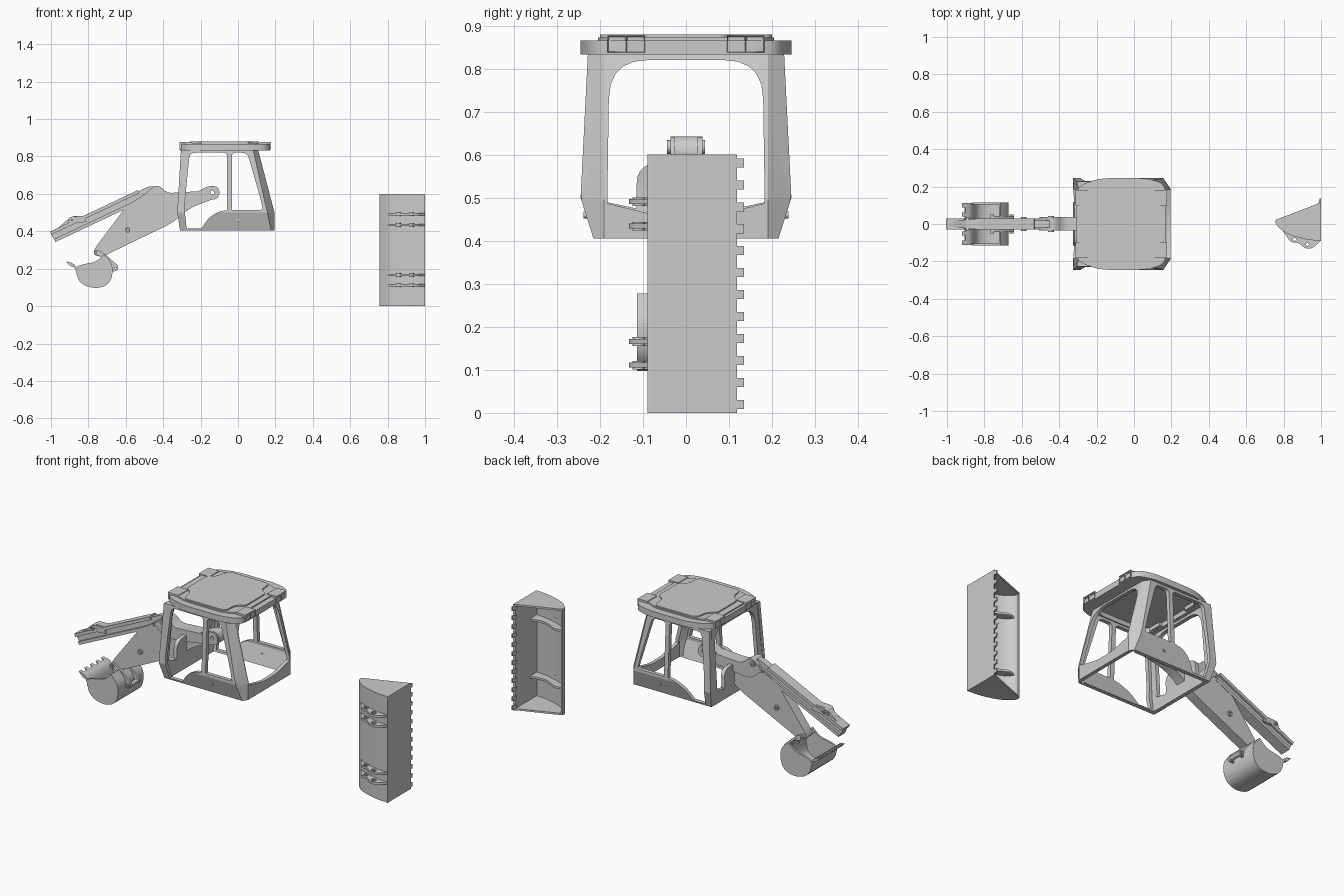
import bpy, bmesh
from math import sin, cos, pi, radians
from mathutils import Vector
from mathutils.geometry import tessellate_polygon

if "Cube" in bpy.data.objects:
    bpy.data.objects.remove(bpy.data.objects["Cube"])


def fillet(pts, closed=True, n=5):
    """Round the corners of (u, v[, radius]) points."""
    out = []
    for i, p in enumerate(pts):
        c = Vector(p[:2])
        if len(p) < 3 or (not closed and i in (0, len(pts) - 1)):
            out.append(c)
            continue
        a, b = Vector(pts[i - 1][:2]) - c, Vector(pts[(i + 1) % len(pts)][:2]) - c
        a = c + a.normalized() * min(p[2], a.length * .49)
        b = c + b.normalized() * min(p[2], b.length * .49)
        for k in range(n + 1):
            t = k / n
            out.append(a * (1 - t) ** 2 + c * 2 * t * (1 - t) + b * t * t)
    return out


def circ(u, v, r, n=20):
    return [(u + r * cos(2 * pi * k / n), v + r * sin(2 * pi * k / n)) for k in range(n)]


def ribbon(pts, t):
    """Closed outline of an open curve given thickness t to its left."""
    c = fillet(pts, False)
    off = []
    for i, p in enumerate(c):
        d = (c[min(i + 1, len(c) - 1)] - c[max(i - 1, 0)]).normalized()
        off.append(p + Vector((-d.y, d.x)) * t)
    return [tuple(p) for p in c + off[::-1]]


XZ = lambda u, v, w: (u, w, v)
XY = lambda u, v, w: (u, v, w)


def plate(name, outline, w0, w1, fn=XZ, holes=(), cuts=()):
    """Extrude an outline with holes from w0 to w1, then place it with fn."""
    loops = [fillet(l) for l in (outline, *holes)]
    tris = tessellate_polygon([[p.to_3d() for p in l] for l in loops])
    flat = [p for l in loops for p in l]
    bm = bmesh.new()
    lo = [bm.verts.new((p.x, p.y, w0)) for p in flat]
    hi = [bm.verts.new((p.x, p.y, w1)) for p in flat]
    for t in tris:
        for layer in (lo, hi):
            try:
                bm.faces.new([layer[i] for i in t])
            except ValueError:
                pass
    s = 0
    for l in loops:
        for i in range(len(l)):
            a, b = s + i, s + (i + 1) % len(l)
            bm.faces.new((lo[a], lo[b], hi[b], hi[a]))
        s += len(l)
    for co, no in cuts:
        bmesh.ops.bisect_plane(bm, geom=bm.verts[:] + bm.edges[:] + bm.faces[:],
                               plane_co=co, plane_no=no)
    for v in bm.verts:
        v.co = fn(*v.co)
    return finish(name, bm)


def finish(name, bm):
    bmesh.ops.recalc_face_normals(bm, faces=bm.faces[:])
    me = bpy.data.meshes.new(name)
    bm.to_mesh(me)
    bm.free()
    for p in me.polygons:
        p.use_smooth = True
    me.set_sharp_from_angle(angle=radians(28))
    ob = bpy.data.objects.new(name, me)
    bpy.context.collection.objects.link(ob)
    return ob


def lerp(z, low, mid, top):
    """Cab wall position by height, with a kink at z = 0.5."""
    return low + (mid - low) * (z - .405) / .095 if z < .5 else mid + (top - mid) * (z - .5) / .335


KINK = ((0, .5, 0), (0, 1, 0))

# cab side walls with door and window openings
side = [(-.31, .405), (-.325, .5), (-.305, .835), (.07, .835), (.158, .5), (.158, .405)]
door = [(-.258, .82, .03), (-.058, .82, .02), (-.058, .513), (-.1, .506, .02), (-.155, .475, .04),
        (-.195, .415), (-.275, .415), (-.287, .53, .05)]
window = [(-.033, .82, .02), (.05, .82, .03), (.137, .515, .015), (-.033, .515)]
for s, n in ((-1, "left"), (1, "right")):
    plate(n + "_cab_side", side, 0, .022, lambda u, v, w: (u, s * (lerp(v, .215, .245, .228) - w), v),
          [door, window], [KINK])
    plate(n + "_fender_bolt", circ(0, .46, .008, 12), s * .21, s * .238)


def mirrored(half):
    return half + [(-p[0], *p[1:]) for p in half[::-1]]


# front frame with swept corner pillars, and rear frame with raised centre panel
frame = mirrored([(.215, .405), (.245, .5), (.228, .835)])
front_hole = mirrored([(.06, .457, .04), (.183, .487), (.178, .82, .09)])
rear_hole = mirrored([(.115, .58, .05), (.115, .475), (.185, .49), (.178, .82, .09)])
plate("front_cab_frame", frame, 0, .02,
      lambda u, v, w: (lerp(v, .195, .195, .108) - .7 * max(0, abs(u) - .19) - w, u, v),
      [front_hole], [KINK, ((.19, 0, 0), (1, 0, 0)), ((-.19, 0, 0), (1, 0, 0))])
plate("rear_cab_frame", frame, 0, .022,
      lambda u, v, w: (lerp(v, -.31, -.325, -.3) + w, u, v), [rear_hole], [KINK])


# roof: rim, top skin and raised cross-shaped panel
def both_y(half):
    return half + [(p[0], -p[1], *p[2:]) for p in half[::-1]]


rim = both_y([(-.31, .18, .03), (-.27, .215, .03), (-.18, .245, .06), (.07, .245, .06),
              (.15, .22, .03), (.172, .18, .03)])
inner = both_y([(-.26, .18, .05), (-.17, .2, .04), (.05, .2, .04), (.1, .17, .05)])
plate("roof_rim", rim, .833, .862, XY, [inner])
plate("roof_skin", rim, .858, .866, XY)
plate("roof_step", both_y([(-.295, .16, .03), (-.2, .205, .05), (.06, .205, .05), (.14, .16, .03)]),
      .864, .873, XY)
plate("roof_panel", both_y([(-.258, .09, .02), (-.215, .115, .03), (-.2, .2, .03), (.06, .2, .03),
                            (.065, .115, .03), (.11, .09, .02)]), .87, .88, XY)


# twin lamp boxes at the roof corners
def lamp_box(name, x0, x1, y0, y1):
    bm = bmesh.new()
    ym = (y0 + y1) / 2
    g = [[bm.verts.new((x, y, z)) for y in (y0, ym, y1) for z in (.838, .877)] for x in (x0, x1)]
    a, b = g
    lamps = [bm.faces.new([b[i] for i in q]) for q in ((0, 2, 3, 1), (2, 4, 5, 3))]
    for q in ((0, 2, 3, 1), (2, 4, 5, 3)):
        bm.faces.new([a[i] for i in q])
    for i, j in ((0, 2), (2, 4), (4, 5), (5, 3), (3, 1), (1, 0)):
        bm.faces.new((a[i], a[j], b[j], b[i]))
    bmesh.ops.recalc_face_normals(bm, faces=bm.faces[:])
    bmesh.ops.inset_individual(bm, faces=lamps, thickness=.004, depth=-.01)
    finish(name, bm)


for s in (-1, 1):
    lamp_box("front_lamps", .115, .176, s * .095, s * .182)
    lamp_box("rear_lamps", -.245, -.312, s * .095, s * .182)

# backhoe boom plate with its pivots
boom = [(-.775, .275, .03), (-.765, .31, .02), (-.596, .536, .04), (-.495, .6, .03), (-.45, .643, .03),
        (-.415, .64, .02), (-.377, .604, .04), (-.26, .59, .06), (-.165, .64, .04), (-.11, .645, .03),
        (-.092, .59, .03), (-.15, .565, .04), (-.26, .525, .06), (-.35, .445, .05), (-.73, .262, .03)]
plate("boom", boom, -.028, .028, holes=[circ(-.137, .607, .01)])
plate("boom_head", [(-.5, .59), (-.45, .645, .03), (-.415, .64, .02), (-.377, .604, .03), (-.2, .615),
                    (-.15, .645, .03), (-.105, .635, .03), (-.1, .575, .03), (-.26, .55, .05),
                    (-.43, .53, .04)], -.036, .038, holes=[circ(-.137, .607, .01)])
for u, v, r, w in ((-.59, .407, .014, .038), (-.445, .618, .016, .044), (-.76, .287, .011, .05),
                   (-.655, .203, .011, .05), (-.888, .46, .01, .036), (-.5, .59, .009, .036)):
    plate("pivot_pin", circ(u, v, r), -w, w, holes=[circ(u, v, r * .45)])

# extending stick: web plus side rails
stick = [(-1.0, .385), (-.905, .468, .02), (-.88, .482, .02), (-.82, .482, .02), (-.47, .643, .02),
         (-.42, .63, .03), (-.43, .585, .03), (-.5, .575, .02), (-.975, .343)]
plate("stick", stick, -.018, .018)
for name, a in (("stick_lower_rail", (-.975, .343)), ("stick_upper_rail", (-.998, .382))):
    b = (a[0] + .47, a[1] + .222)
    plate(name, [a, b, (b[0] - .007, b[1] + .016), (a[0] - .007, a[1] + .016)], -.03, .03)
plate("stick_bracket", [(-.91, .44), (-.905, .475, .02), (-.875, .48, .02), (-.82, .482),
                        (-.81, .45)], -.028, .028, holes=[circ(-.888, .46, .006)])

# backhoe bucket: curved shell, cheeks, teeth and lugs
shell = [(-.905, .228), (-.872, .21, .03), (-.85, .12, .07), (-.76, .09, .07), (-.68, .12, .08),
         (-.665, .22, .06), (-.715, .278)]
plate("digger_shell", ribbon(shell, .01), -.113, .113)
cheek = shell[1:] + [(-.76, .235, .05), (-.82, .226, .04)]
for s in (-1, 1):
    plate("digger_cheek", cheek, s * .103, s * .114)
    plate("digger_lug", [(-.775, .28, .02), (-.765, .305, .02), (-.725, .29, .02), (-.665, .238, .02),
                         (-.64, .215, .015), (-.645, .188, .015), (-.675, .185), (-.70, .25)],
          s * .03, s * .042, holes=[circ(-.76, .287, .008), circ(-.655, .203, .008)])
for i in range(5):
    y = -.1 + i * .05
    plate("digger_tooth", [(-.92, .24), (-.89, .229), (-.872, .212), (-.885, .208), (-.905, .222)],
          y - .011, y + .011)

# loader bucket standing on its end: shell, end plates, teeth, lugs and inner ribs
back = [(1.0, -.09), (.93, -.085, .03), (.85, -.065, .05), (.795, -.04, .04), (.757, .0, .01), (.757, .022)]
plate("loader_back", ribbon(back, -.01), 0, .6, XY)
plate("loader_floor", [(.99, -.09), (1.0, -.09), (1.0, .118), (.99, .112)], 0, .6, XY)
end = back + [(1.0, .115)]
for z in (0, .59):
    plate("loader_end", end, z, z + .01, XY)
for i in range(12):
    z = .02 + i * .051
    plate("loader_tooth", [(.985, .105), (.993, .135), (1.0, .135), (1.0, .105)], z - .0105, z + .0105, XY)
lug = [(.79, -.03), (.84, -.1, .02), (.875, -.098, .02), (.92, -.134, .02), (.955, -.13, .02), (1.0, -.088),
       (.9, -.07)]
for z in (.111, .166, .434, .491):
    plate("loader_lug", lug, z - .006, z + .006, XY, [circ(.858, -.082, .009), circ(.927, -.11, .009)])
    for u, v in ((.858, -.082), (.927, -.11)):
        plate("lug_bush", circ(u, v, .014), z - .01, z + .01, XY, [circ(u, v, .008)])
for z in (.138, .463):
    plate("loader_rib", [(.775, .0), (.8, -.035), (.85, -.06), (.99, -.085), (.99, -.02), (.9, -.035, .05),
                         (.82, .01, .02)], z - .006, z + .006, XY)
